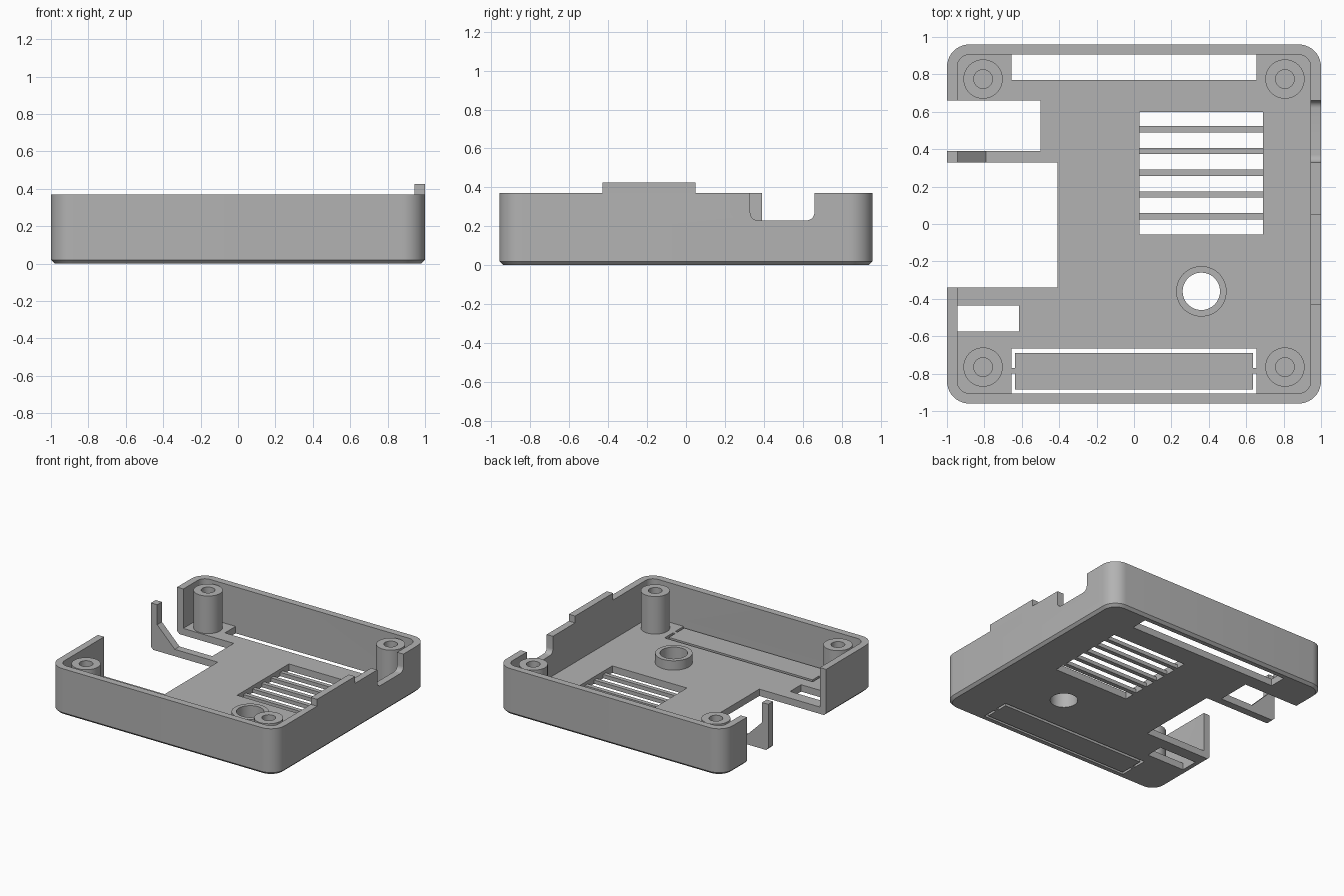
import bpy, bmesh, math

if "Cube" in bpy.data.objects:
    bpy.data.objects.remove(bpy.data.objects["Cube"], do_unlink=True)

GREY = (0.45, 0.45, 0.45, 1)
mat = bpy.data.materials.new("plain grey")
mat.use_nodes = True
mat.diffuse_color = GREY
mat.node_tree.nodes["Principled BSDF"].inputs["Base Color"].default_value = GREY

TOP, FLOOR, WALL = 0.37, 0.055, 0.055
X, Y = 1.0, 0.96
XI, YI = X - WALL, Y - WALL


def loft(name, loops):
    """Closed solid through stacked loops of equal point count."""
    bm = bmesh.new()
    rings = [[bm.verts.new(p) for p in loop] for loop in loops]
    n = len(rings[0])
    bm.faces.new(rings[0])
    bm.faces.new(rings[-1])
    for a, b in zip(rings, rings[1:]):
        for i in range(n):
            bm.faces.new((a[i], a[(i + 1) % n], b[(i + 1) % n], b[i]))
    bmesh.ops.recalc_face_normals(bm, faces=bm.faces)
    mesh = bpy.data.meshes.new(name)
    bm.to_mesh(mesh)
    bm.free()
    mesh.materials.append(mat)
    ob = bpy.data.objects.new(name, mesh)
    bpy.context.collection.objects.link(ob)
    return ob


def rounded(hx, hy, r, z, steps=10):
    pts = []
    for k, (sx, sy) in enumerate(((1, 1), (-1, 1), (-1, -1), (1, -1))):
        for i in range(steps + 1):
            a = math.pi / 2 * (k + i / steps)
            pts.append((sx * (hx - r) + r * math.cos(a), sy * (hy - r) + r * math.sin(a), z))
    return pts


def box(name, x0, x1, y0, y1, z0, z1):
    return loft(name, [[(x0, y0, z), (x1, y0, z), (x1, y1, z), (x0, y1, z)] for z in (z0, z1)])


def circle(x, y, r, z, n=48):
    return [(x + r * math.cos(2 * math.pi * i / n), y + r * math.sin(2 * math.pi * i / n), z)
            for i in range(n)]


def cylinder(name, x, y, r, z0, z1):
    return loft(name, [circle(x, y, r, z0), circle(x, y, r, z1)])


def cut(ob, cutters):
    """Subtract the cutters, bake the result and drop the cutters."""
    for c in cutters:
        c.hide_render = True
        m = ob.modifiers.new("cut", 'BOOLEAN')
        m.operation, m.solver, m.object = 'DIFFERENCE', 'EXACT', c
    dg = bpy.context.evaluated_depsgraph_get()
    mesh = bpy.data.meshes.new_from_object(ob.evaluated_get(dg))
    ob.modifiers.clear()
    ob.data = mesh
    for c in cutters:
        bpy.data.objects.remove(c, do_unlink=True)


# Tray shell with a chamfered bottom edge
ch = 0.02
tray = loft("tray", [rounded(X - ch, Y - ch, 0.1, 0), rounded(X, Y, 0.12, ch),
                     rounded(X, Y, 0.12, TOP)])

# Rounded-bottom notch in the left wall
nr, ny0, ny1, nz = 0.04, 0.33, 0.66, 0.23
notch = [(ny1, 0.6), (ny0, 0.6)]
for cy, start in ((ny0 + nr, math.pi), (ny1 - nr, 1.5 * math.pi)):
    for i in range(9):
        a = start + math.pi / 2 * i / 8
        notch.append((cy + nr * math.cos(a), nz + nr + nr * math.sin(a)))

vx0, vx1 = 0.03, 0.69
fan = (0.36, -0.36)
cut(tray, [
    loft("cavity", [rounded(XI, YI, 0.065, FLOOR), rounded(XI, YI, 0.065, 0.6)]),
    box("port_cut_back", -1.2, -0.5, 0.39, 0.66, -0.1, 0.6),
    box("port_cut_middle", -1.2, -0.41, -0.34, 0.33, -0.1, 0.6),
    box("small_floor_cut", -XI, -0.615, -0.575, -0.435, -0.1, 0.1),
    box("back_slot_cut", -0.655, 0.655, 0.77, YI, -0.1, 0.1),
    box("front_slot_cut", -0.655, 0.655, -YI, -0.665, -0.1, 0.1),
    box("vent_cut", vx0, vx1, -0.055, 0.6, -0.1, 0.1),
    cylinder("round_cut", *fan, 0.1, -0.1, 0.2),
    loft("notch_cut", [[(x, y, z) for y, z in notch] for x in (0.8, 1.2)]),
])
parts = [tray]

# Vent slats
for i in range(5):
    y = 0.042 + 0.116 * i
    parts.append(box(f"vent_slat_{i + 1}", vx0, vx1, y - 0.017, y + 0.017, 0, 0.03))

# Break-out plate held by two small bridges
parts.append(box("breakout_plate", -0.635, 0.635, -0.885, -0.69, 0, FLOOR))
for s, side in ((-1, "right"), (1, "left")):
    a, b = sorted((s * 0.635, s * 0.655))
    parts.append(box(f"plate_bridge_{side}", a, b, -0.8, -0.77, 0, FLOOR))

# Screw posts in the corners
for sx, side in ((-1, "right"), (1, "left")):
    for y, end in ((0.775, "back"), (-0.765, "front")):
        x = sx * 0.807
        post = cylinder(f"screw_post_{end}_{side}", x, y, 0.105, FLOOR, 0.355)
        cut(post, [cylinder("screw_hole", x, y, 0.05, FLOOR + 0.01, 0.6)])
        parts.append(post)

# Raised ring round the floor hole
ring = cylinder("floor_ring", *fan, 0.135, FLOOR, 0.13)
cut(ring, [cylinder("ring_hole", *fan, 0.1, -0.1, 0.4)])
parts.append(ring)

# Sloped brace behind the free-standing wall post
parts.append(loft("post_brace", [[(-XI, y, FLOOR), (-0.79, y, FLOOR), (-XI, y, 0.21)]
                                 for y in (0.33, 0.39)]))

# Locating tab on the left wall
parts.append(box("rim_tab", XI, X, -0.43, 0.05, TOP, 0.425))

bpy.ops.object.select_all(action='DESELECT')
for p in parts:
    p.select_set(True)
bpy.context.view_layer.objects.active = tray
bpy.ops.object.shade_smooth_by_angle(angle=math.radians(30))
